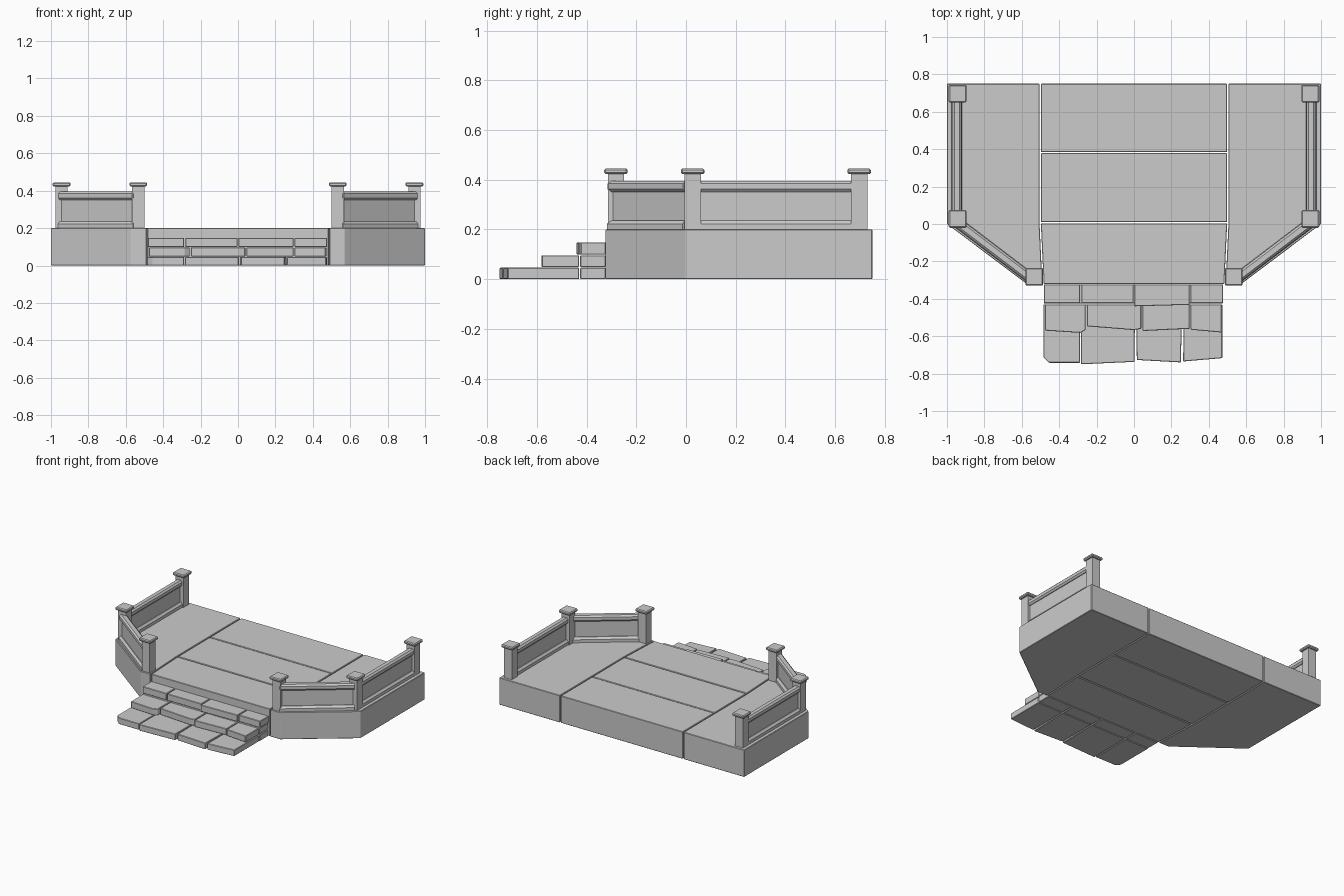
import bpy, bmesh, math
from mathutils import Vector, Matrix

if "Cube" in bpy.data.objects:
    bpy.data.objects.remove(bpy.data.objects["Cube"])


def finish(name, bm, mirror=False, bevel=0.0):
    bmesh.ops.recalc_face_normals(bm, faces=bm.faces)
    me = bpy.data.meshes.new(name)
    bm.to_mesh(me)
    bm.free()
    ob = bpy.data.objects.new(name, me)
    bpy.context.collection.objects.link(ob)
    if bevel:
        b = ob.modifiers.new("bevel", 'BEVEL')
        b.width, b.segments = bevel, 1
    if mirror:
        m = ob.modifiers.new("mirror", 'MIRROR')
        m.use_mirror_merge = False
    return ob


def add_prism(bm, pts, z0, z1):
    lo = [bm.verts.new((x, y, z0)) for x, y in pts]
    hi = [bm.verts.new((x, y, z1)) for x, y in pts]
    bm.faces.new(lo[::-1])
    bm.faces.new(hi)
    n = len(pts)
    for i in range(n):
        j = (i + 1) % n
        bm.faces.new((lo[i], lo[j], hi[j], hi[i]))


def prism(name, pts, z0, z1, **kw):
    bm = bmesh.new()
    add_prism(bm, pts, z0, z1)
    return finish(name, bm, **kw)


def square(cx, cy, w):
    h = w / 2
    return [(cx - h, cy - h), (cx + h, cy - h), (cx + h, cy + h), (cx - h, cy + h)]


def extrude_profile(name, profile, a, b):
    """Sweep a closed (side, z) profile in a straight line from a to b, mirrored in x."""
    a, b = Vector(a), Vector(b)
    d = (b - a).normalized()
    n = Vector((-d.y, d.x))
    bm = bmesh.new()
    rings = [[bm.verts.new((*(p + n * s), z)) for s, z in profile] for p in (a, b)]
    k = len(profile)
    for i in range(k):
        j = (i + 1) % k
        bm.faces.new((rings[0][i], rings[0][j], rings[1][j], rings[1][i]))
    bm.faces.new(rings[0])
    bm.faces.new(rings[1][::-1])
    return finish(name, bm, mirror=True)


# Platform slabs with narrow joints
H = 0.2
B = 0.003
prism("side_slab", [(-1, 0.75), (-1, 0), (-0.57, -0.323), (-0.49, -0.323),
                    (-0.505, 0), (-0.505, 0.75)], 0, H, mirror=True, bevel=B)
prism("back_slab", [(-0.498, 0.385), (0.498, 0.385), (0.498, 0.75), (-0.498, 0.75)], 0, H, bevel=B)
prism("middle_slab", [(-0.498, 0.01), (0.498, 0.01), (0.498, 0.379), (-0.498, 0.379)], 0, H, bevel=B)
prism("front_slab", [(-0.483, -0.32), (0.483, -0.32), (0.498, 0.003), (-0.498, 0.003)], 0, H, bevel=B)

# Railing posts with chamfered caps
for label, x, y in (("back", -0.943, 0.697), ("corner", -0.943, 0.027), ("front", -0.533, -0.282)):
    prism(label + "_post", square(x, y, 0.065), H, 0.425, mirror=True)
    prism(label + "_post_cap", square(x, y, 0.095), 0.423, 0.445, mirror=True, bevel=0.006)

# Railings: base rail, thin panel and top rail
base = [(-0.028, 0.2), (0.028, 0.2), (0.028, 0.222), (0.015, 0.236), (-0.015, 0.236), (-0.028, 0.222)]
panel = [(-0.010, 0.23), (0.010, 0.23), (0.010, 0.36), (-0.010, 0.36)]
top = [(-0.015, 0.350), (0.015, 0.350), (0.025, 0.362), (0.025, 0.384),
       (0.014, 0.395), (-0.014, 0.395), (-0.025, 0.384), (-0.025, 0.362)]
for label, a, b in (("side", (-0.947, 0.68), (-0.947, 0.04)),
                    ("angled", (-0.945, 0.008), (-0.545, -0.296))):
    for part, prof in (("base_rail", base), ("panel", panel), ("top_rail", top)):
        extrude_profile(label + "_" + part, prof, a, b)

# Stone steps: each stone is (left x, right x, front edge points left to right)
G = 0.003


def stones(name, y_back, z0, z1, row):
    bm = bmesh.new()
    for x0, x1, front in row:
        pts = [(x0 + G, y_back)] + list(front) + [(x1 - G, y_back)]
        add_prism(bm, pts, z0, z1)
    finish(name, bm, bevel=0.003)


def straight(xs, y):
    return [(a, b, [(a + G, y), (b - G, y)]) for a, b in zip(xs, xs[1:])]


upper = straight([-0.485, -0.285, 0, 0.3, 0.48], -0.424)
upper[2] = (0, 0.3, [(0.003, -0.44), (0.297, -0.432)])
middle = [(-0.48, -0.255, [(-0.475, -0.57), (-0.285, -0.582), (-0.258, -0.565)]),
          (-0.255, 0.042, [(-0.252, -0.547), (0.0, -0.567), (0.039, -0.56)]),
          (0.042, 0.3, [(0.045, -0.572), (0.297, -0.56)]),
          (0.3, 0.472, [(0.303, -0.565), (0.468, -0.58)])]
lower = [(-0.488, -0.285, [(-0.485, -0.712), (-0.455, -0.742), (-0.288, -0.742)]),
         (-0.285, 0.008, [(-0.283, -0.75), (0.003, -0.737)]),
         (0.008, 0.262, [(0.015, -0.727), (0.25, -0.74)]),
         (0.262, 0.475, [(0.263, -0.735), (0.472, -0.717)])]
stones("upper_step", -0.323, 0.099, 0.148, upper)
stones("middle_step", -0.43, 0.049, 0.096, middle)
stones("lower_step", -0.43, 0, 0.046, lower)

# Hidden stones stacked under the upper step
stones("middle_step_backing", -0.323, 0.049, 0.096, straight([-0.48, -0.255, 0.042, 0.3, 0.475], -0.426))
stones("lower_step_backing", -0.323, 0, 0.046, straight([-0.485, -0.285, 0.008, 0.262, 0.478], -0.426))
